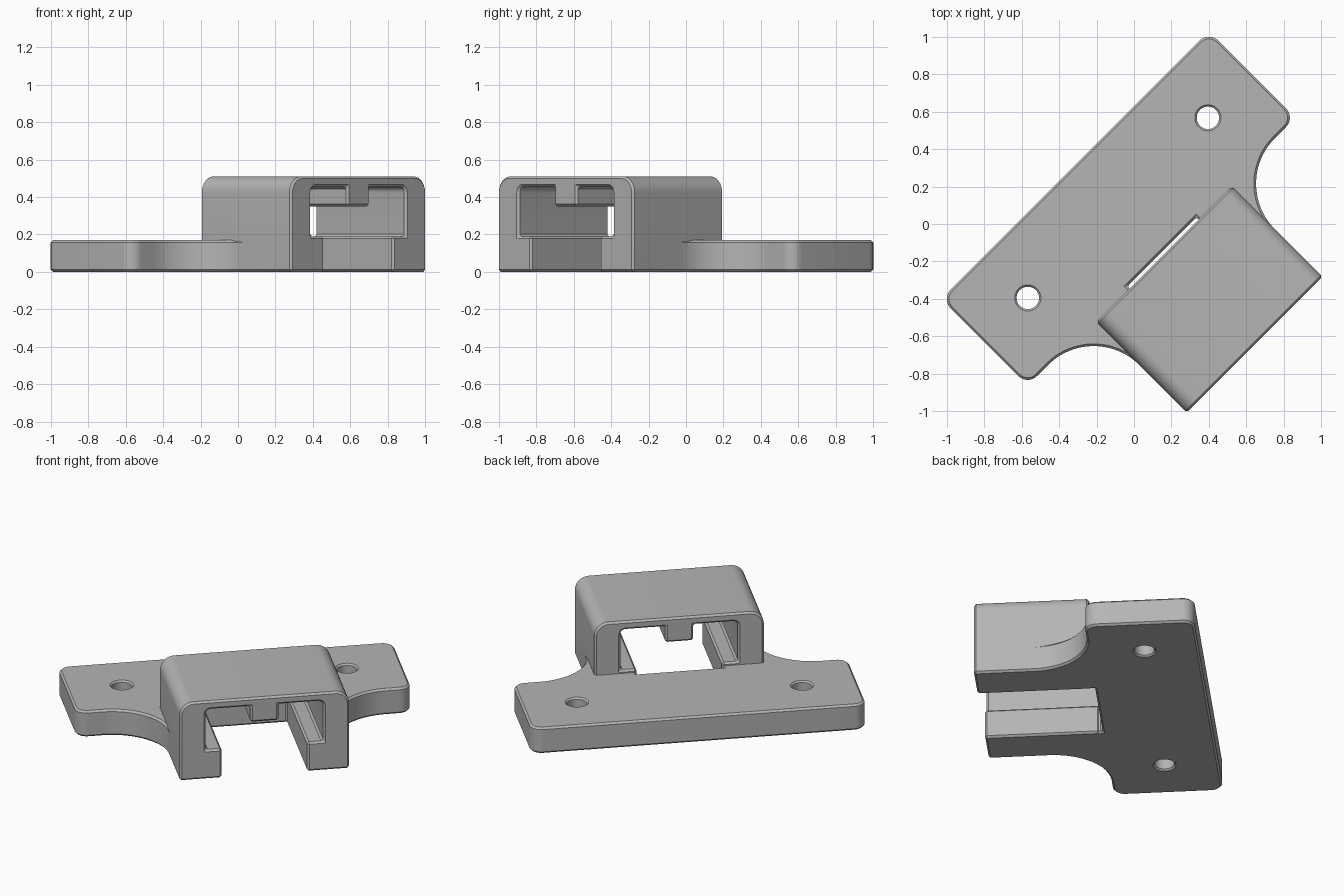
import bpy, bmesh
from math import sin, cos, pi, radians

cube = bpy.data.objects.get("Cube")
if cube:
    bpy.data.objects.remove(cube, do_unlink=True)

grey = bpy.data.materials.new("plain_grey")
grey.use_nodes = True
colour = (0.46, 0.46, 0.46, 1)
grey.diffuse_color = colour
grey.node_tree.nodes["Principled BSDF"].inputs["Base Color"].default_value = colour

TURN = pi / 4          # the part sits diagonally
CHAMFER = 0.012
HALF, REAR, FRONT = 0.513, 0.228, 0.913    # housing half width and depth range
THICK, SLOT = 0.17, 0.258


def arc(cx, cy, r, start, end, n=8):
    angles = [radians(start + (end - start) * i / n) for i in range(n + 1)]
    return [(cx + r * cos(a), cy + r * sin(a)) for a in angles]


def mirrored(half):
    return half + [(-x, y) for x, y in reversed(half)]


def loft(name, rings):
    """Closed solid through matching rings of points."""
    bm = bmesh.new()
    loops = [[bm.verts.new(p) for p in ring] for ring in rings]
    for a, b in zip(loops, loops[1:]):
        for i in range(len(a)):
            j = (i + 1) % len(a)
            bm.faces.new((a[i], a[j], b[j], b[i]))
    bm.faces.new(loops[0])
    bm.faces.new(loops[-1])
    bmesh.ops.recalc_face_normals(bm, faces=bm.faces)
    mesh = bpy.data.meshes.new(name)
    bm.to_mesh(mesh)
    bm.free()
    mesh.materials.append(grey)
    obj = bpy.data.objects.new(name, mesh)
    bpy.context.collection.objects.link(obj)
    obj.rotation_euler.z = TURN
    return obj


def apply(obj, mod):
    bpy.context.view_layer.update()
    with bpy.context.temp_override(object=obj, active_object=obj, selected_objects=[obj]):
        bpy.ops.object.modifier_apply(modifier=mod.name)


def chamfer(obj):
    mod = obj.modifiers.new("chamfer", "BEVEL")
    mod.width, mod.segments = CHAMFER, 1
    mod.limit_method, mod.angle_limit = "ANGLE", radians(50)
    mod.use_clamp_overlap = False
    apply(obj, mod)


def combine(obj, other, operation):
    mod = obj.modifiers.new("combine", "BOOLEAN")
    mod.operation, mod.object, mod.solver = operation, other, "EXACT"
    apply(obj, mod)
    bpy.data.objects.remove(other, do_unlink=True)


# Mounting plate: rounded corners, concave flanks, slot at the front
flank = 0.345
outline = mirrored(
    [(SLOT + 0.004, 0.21), (SLOT + 0.004, 0.58), (0.49, 0.58)]
    + arc(HALF + flank, 0.208 + flank, flank, 180, 270, 20)
    + arc(0.942, 0.138, 0.07, 90, 0)
    + arc(0.942, -0.375, 0.07, 0, -90))
bracket = loft("mounting_bracket", [[(u, -v, z) for u, v in outline] for z in (0, THICK)])
chamfer(bracket)

# Screw holes with a small countersink on both sides
for side in (-1, 1):
    rings = [[(x, y, z) for x, y in arc(side * 0.681, 0.122, r, 0, 348.75, 31)]
             for z, r in ((-0.01, 0.08), (0.01, 0.06), (THICK - 0.01, 0.06), (THICK + 0.01, 0.08))]
    combine(bracket, loft("screw_hole", rings), "DIFFERENCE")

# Housing: rounded arch with two inner rails and a centre rib under the roof
profile = mirrored(
    arc(HALF - 0.085, 0.425, 0.085, 90, 0)
    + [(HALF, 0), (SLOT, 0), (SLOT, 0.19), (0.355, 0.19)]
    + arc(0.325, 0.425, 0.03, 0, 90, 5)
    + [(0.085, 0.455), (0.085, 0.35)])
housing = loft("housing", [[(u, -v, z) for u, z in profile] for v in (REAR, FRONT)])
chamfer(housing)
combine(bracket, housing, "UNION")

# Smooth curves, crisp edges
bpy.ops.object.select_all(action="DESELECT")
bracket.select_set(True)
bpy.context.view_layer.objects.active = bracket
bpy.ops.object.shade_smooth_by_angle(angle=radians(30))
